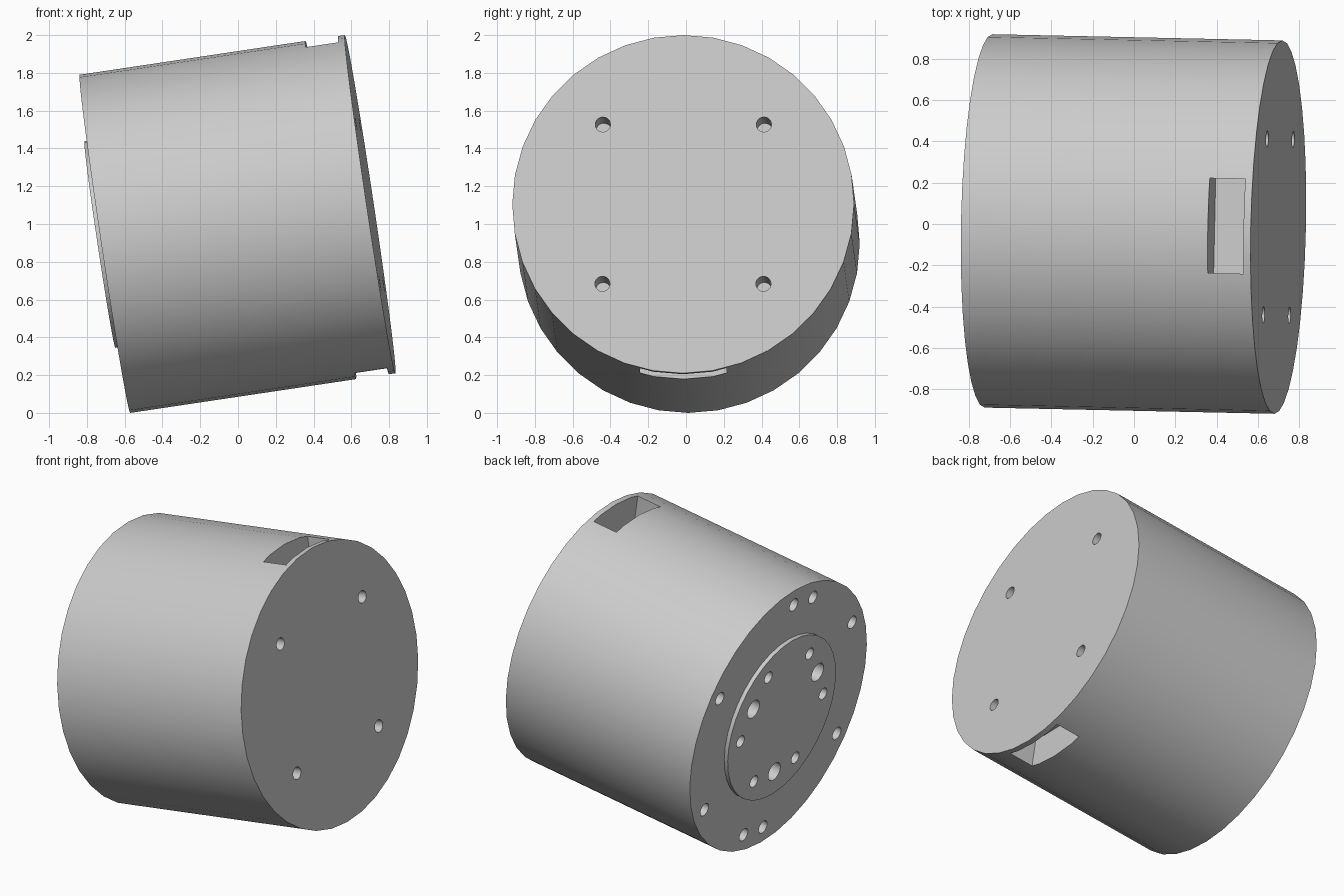
import bpy, bmesh
from math import pi, sin, cos, radians
from mathutils import Matrix, Vector

cube = bpy.data.objects.get("Cube")
if cube:
    bpy.data.objects.remove(cube, do_unlink=True)

RADIUS, HALF = 0.905, 0.71
BOSS_R, BOSS_H = 0.553, 0.027
SIDES = 36

# One plain grey finish
grey = bpy.data.materials.new("light_grey")
grey.use_nodes = True
colour = (0.6, 0.6, 0.6, 1)
grey.diffuse_color = colour
grey.node_tree.nodes["Principled BSDF"].inputs["Base Color"].default_value = colour

# Tilted frame: local X runs along the drum, local Z is its upper side
axis = Vector((1.405, -0.03, 0.21)).normalized()
side = Vector((0.021, 1, 0)).normalized()
up = axis.cross(side).normalized()
side = up.cross(axis)
frame = Matrix((axis, side, up)).transposed().to_4x4()
frame.translation = (-0.0025, 0, 1.0)


def add_object(name, bm):
    bmesh.ops.recalc_face_normals(bm, faces=bm.faces)
    mesh = bpy.data.meshes.new(name)
    bm.to_mesh(mesh)
    bm.free()
    mesh.materials.append(grey)
    obj = bpy.data.objects.new(name, mesh)
    bpy.context.collection.objects.link(obj)
    obj.matrix_world = frame
    return obj


def lathe(profile):
    """Closed solid from (x, radius) rings around local X."""
    bm = bmesh.new()
    rings = [[bm.verts.new((x, r * cos(2 * pi * i / SIDES), r * sin(2 * pi * i / SIDES)))
              for i in range(SIDES)] for x, r in profile]
    for a, b in zip(rings, rings[1:]):
        for i in range(SIDES):
            j = (i + 1) % SIDES
            bm.faces.new((a[i], a[j], b[j], b[i]))
    bm.faces.new(rings[0])
    bm.faces.new(rings[-1])
    return bm


def drill(bm, x, pitch, angle, radius, depth):
    """Drill bit centred on the face at x, reaching depth to either side."""
    a = radians(angle)
    place = Matrix.Translation((x, -pitch * cos(a), pitch * sin(a)))
    bmesh.ops.create_cone(bm, cap_ends=True, segments=20, radius1=radius, radius2=radius,
                          depth=2 * depth, matrix=place @ Matrix.Rotation(pi / 2, 4, 'Y'))


# Drum with a raised round mounting boss on one end
drum = add_object("drum_housing", lathe([(-HALF - BOSS_H, BOSS_R), (-HALF, BOSS_R),
                                         (-HALF, RADIUS), (HALF, RADIUS)]))

cut = bmesh.new()
# Four mounting holes in the plain end
for angle in (45, 135, 225, 315):
    drill(cut, HALF, 0.603, angle, 0.04, 0.22)
# Outer ring of holes around the boss, with an extra opposed pair
for angle in (30, 75, 90, 150, 210, 255, 270, 330):
    drill(cut, -HALF, 0.796, angle, 0.043, 0.2)
# Six small and three large holes in the boss
for angle in range(0, 360, 60):
    drill(cut, -HALF, 0.43, angle, 0.04, 0.2)
for angle in (30, 150, 270):
    drill(cut, -HALF, 0.386, angle, 0.062, 0.2)
# Rectangular slots above and below, just behind the plain end
for sign in (1, -1):
    place = Matrix.Translation((HALF - 0.123, 0, sign * 0.85)) @ Matrix.Diagonal((0.175, 0.46, 0.34, 1))
    bmesh.ops.create_cube(cut, size=1, matrix=place)
cutter = add_object("hole_cutter", cut)
cutter.hide_render = True

# Cut the openings and bake the result
mod = drum.modifiers.new("openings", 'BOOLEAN')
mod.operation = 'DIFFERENCE'
mod.solver = 'EXACT'
mod.object = cutter
bpy.context.view_layer.objects.active = drum
drum.select_set(True)
bpy.ops.object.modifier_apply(modifier=mod.name)
bpy.data.objects.remove(cutter, do_unlink=True)
bpy.ops.object.shade_smooth_by_angle(angle=radians(30))
